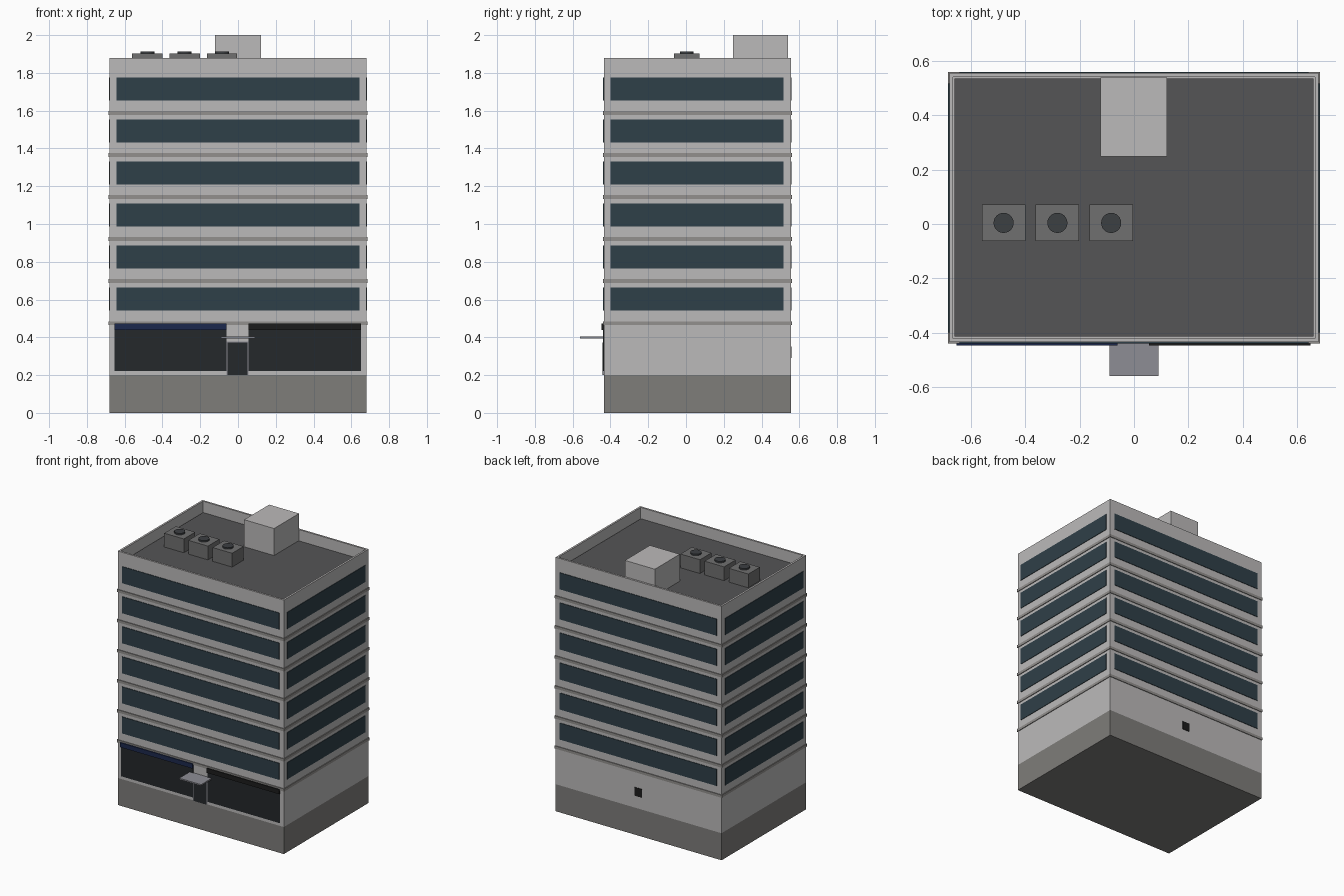
import bpy, bmesh
from mathutils import Vector

if "Cube" in bpy.data.objects:
    bpy.data.objects.remove(bpy.data.objects["Cube"])


def mat(name, r, g, b):
    m = bpy.data.materials.new(name)
    m.diffuse_color = (r, g, b, 1)
    m.use_nodes = True
    m.node_tree.nodes["Principled BSDF"].inputs["Base Color"].default_value = m.diffuse_color
    return m


WALL = mat("wall", 0.5, 0.49, 0.49)
PLINTH = mat("plinth", 0.21, 0.205, 0.195)
BAND = mat("band", 0.29, 0.28, 0.27)
GLASS = mat("glass", 0.028, 0.05, 0.065)
SHOP = mat("shop_glass", 0.018, 0.021, 0.024)
BLUE = mat("blue_sign", 0.012, 0.022, 0.075)
BLACK = mat("black_sign", 0.012, 0.012, 0.012)
DECK = mat("deck", 0.09, 0.09, 0.092)
UNIT = mat("unit", 0.16, 0.16, 0.16)
FAN = mat("fan", 0.045, 0.05, 0.055)
METAL = mat("metal", 0.27, 0.27, 0.3)


def finish(name, bm, material):
    me = bpy.data.meshes.new(name)
    bm.to_mesh(me)
    bm.free()
    me.materials.append(material)
    ob = bpy.data.objects.new(name, me)
    bpy.context.collection.objects.link(ob)
    return ob


def box_bm(x0, x1, y0, y1, z0, z1):
    bm = bmesh.new()
    bmesh.ops.create_cube(bm, size=1)
    c = Vector(((x0 + x1) / 2, (y0 + y1) / 2, (z0 + z1) / 2))
    s = (x1 - x0, y1 - y0, z1 - z0)
    for v in bm.verts:
        v.co = Vector(a * b for a, b in zip(v.co, s)) + c
    return bm


def box(name, material, *dims):
    return finish(name, box_bm(*dims), material)


def cylinder(name, material, r, x, y, z0, z1, sides=24):
    bm = bmesh.new()
    bmesh.ops.create_cone(bm, cap_ends=True, segments=sides,
                          radius1=r, radius2=r, depth=z1 - z0)
    bmesh.ops.translate(bm, verts=bm.verts, vec=(x, y, (z0 + z1) / 2))
    return finish(name, bm, material)


X, Y0, Y1 = 0.68, -0.435, 0.555   # wall outline
T = 0.004                         # how far panels stand proud

# Plinth and main block with a sunken roof behind the parapet
box("plinth", PLINTH, -X, X, Y0, Y1, 0, 0.2)
bm = box_bm(-X, X, Y0, Y1, 0.2, 1.88)
top = max(bm.faces, key=lambda f: f.calc_center_median().z)
bmesh.ops.inset_region(bm, faces=[top], thickness=0.02)
walls = bmesh.ops.extrude_discrete_faces(bm, faces=[top])["faces"]
bmesh.ops.translate(bm, verts=walls[0].verts, vec=(0, 0, -0.09))
finish("main_block", bm, WALL)
box("roof_deck", DECK, -X + 0.02, X - 0.02, Y0 + 0.02, Y1 - 0.02, 1.785, 1.8)

# Floor bands and ribbon windows on all four sides
for i in range(6):
    z = 0.475 + i * 0.2225
    box(f"floor_band_{i+1}", BAND, -X - 0.005, X + 0.005, Y0 - 0.005, Y1 + 0.005, z - 0.01, z + 0.01)
    a, b = z + 0.066, z + 0.189
    box(f"front_window_{i+1}", GLASS, -0.643, 0.643, Y0 - T, Y0 + T, a, b)
    box(f"back_window_{i+1}", GLASS, -0.643, 0.643, Y1 - T, Y1 + T, a, b)
    box(f"right_window_{i+1}", GLASS, X - T, X + T, -0.4, 0.517, a, b)
    box(f"left_window_{i+1}", GLASS, -X - T, -X + T, -0.4, 0.517, a, b)

# Two shopfronts with sign boards
for side, x0, x1, sign in (("left", -0.653, -0.06, BLUE), ("right", 0.056, 0.65, BLACK)):
    box(f"{side}_shopfront", SHOP, x0, x1, Y0 - T, Y0 + T, 0.222, 0.44)
    box(f"{side}_sign_board", sign, x0, x1, Y0 - 0.013, Y0 + T, 0.44, 0.474)

# Entrance: frame, door and canopy
box("door_frame", METAL, -0.061, 0.056, Y0 - T, Y0 + T, 0.2, 0.378)
box("door", SHOP, -0.055, 0.05, Y0 - 0.007, Y0 + T, 0.2, 0.372)
box("canopy", METAL, -0.09, 0.09, -0.56, Y0 + T, 0.394, 0.404)

# Small vent at the back
box("back_vent", BLACK, -0.03, 0.03, Y1 - T, Y1 + T, 0.29, 0.352)

# Roof: stair house and three cooling units
box("stair_house", WALL, -0.123, 0.122, 0.248, 0.54, 1.8, 2.0)
for i in range(3):
    x = -0.48 + i * 0.198
    box(f"cooling_unit_{i+1}", UNIT, x - 0.08, x + 0.08, -0.063, 0.071, 1.8, 1.902)
    cylinder(f"cooling_fan_{i+1}", FAN, 0.037, x, 0.004, 1.9, 1.913)
